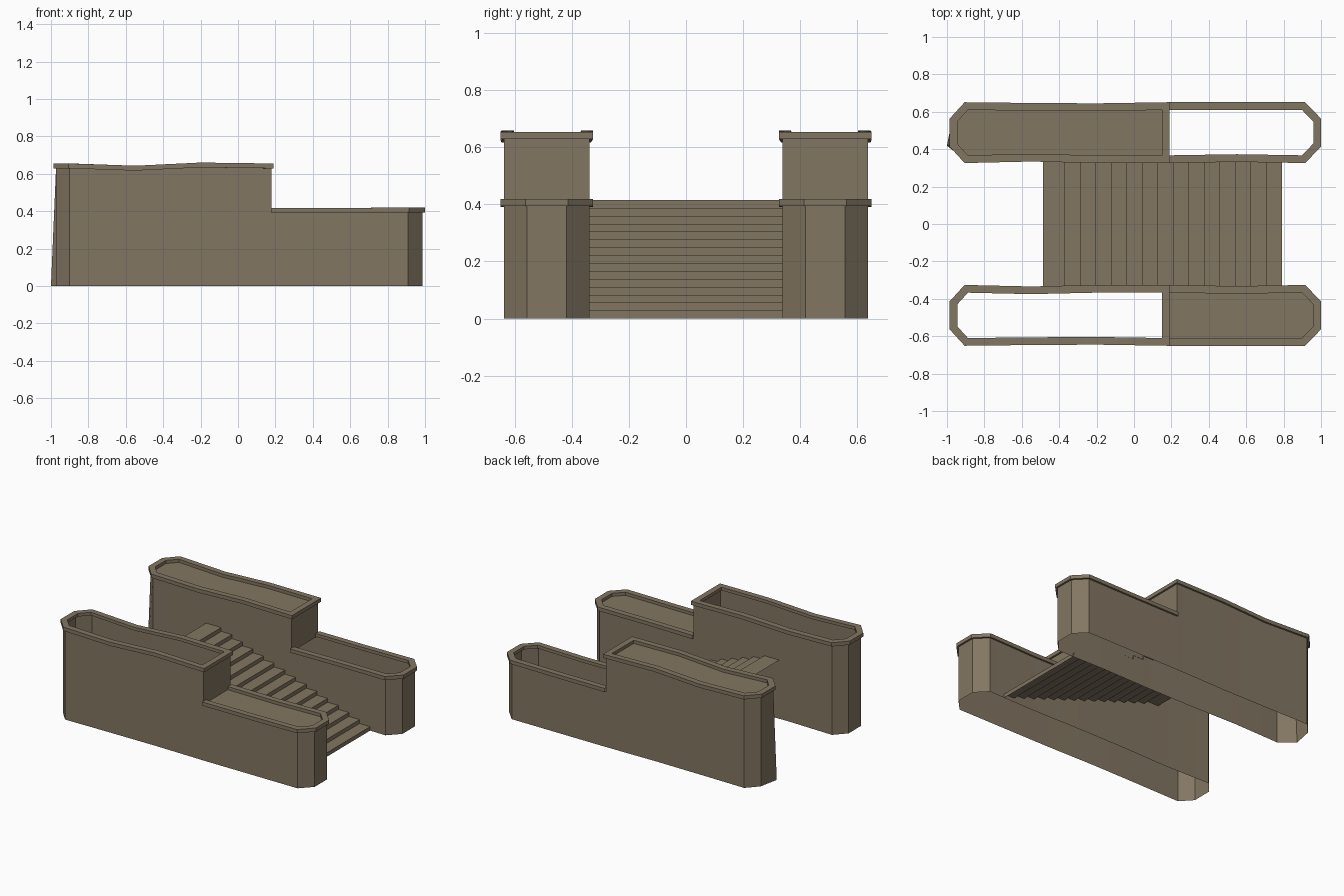
import bpy, bmesh
from mathutils import Vector

if "Cube" in bpy.data.objects:
    bpy.data.objects.remove(bpy.data.objects["Cube"])

stone = bpy.data.materials.new("weathered_stone")
stone.diffuse_color = (0.225, 0.182, 0.122, 1)
stone.use_nodes = True
stone.node_tree.nodes["Principled BSDF"].inputs["Base Color"].default_value = stone.diffuse_color


def finish(name, polys, flip=False):
    # make an object from loose polygons and weld them together
    bm = bmesh.new()
    for p in polys:
        f = bm.faces.new([bm.verts.new(c) for c in p])
        if flip:
            f.normal_flip()
    bmesh.ops.remove_doubles(bm, verts=bm.verts, dist=0.0005)
    me = bpy.data.meshes.new(name)
    bm.to_mesh(me)
    bm.free()
    me.materials.append(stone)
    ob = bpy.data.objects.new(name, me)
    bpy.context.collection.objects.link(ob)
    bpy.ops.object.select_all(action='DESELECT')
    ob.select_set(True)
    bpy.context.view_layer.objects.active = ob
    bpy.ops.object.shade_smooth_by_angle(angle=0.5)
    return ob


def offset(path, d, closed):
    # mitred outward offset of a counter-clockwise path
    out, n = [], len(path)
    for i, (x, y, z) in enumerate(path):
        normals = []
        for a, b in ((i - 1, i), (i, i + 1)):
            if closed or (a >= 0 and b < n):
                e = Vector(path[b % n][:2]) - Vector(path[a % n][:2])
                normals.append(Vector((e.y, -e.x)).normalized())
        m = sum(normals, Vector((0, 0))).normalized()
        k = d / m.dot(normals[0])
        out.append((x + m.x * k, y + m.y * k, z))
    return out


VI, VO, C, STEP = 0.339, 0.638, 0.08, 0.178
# outlines: x, distance from centre line, rim height
HIGH = [(STEP, VI, .655), (STEP, VO, .655), (-.2, VO - .006, .66), (-.55, VO - .004, .643),
        (-.9, VO, .655), (-.973, VO - C, .655), (-.973, VI + C, .655), (-.9, VI, .655),
        (-.55, VI + .008, .643), (-.2, VI, .66)]
LOW = [(STEP, VI, .417), (.55, VI + .006, .417), (.91, VI, .42), (.987, VI + C, .42),
       (.987, VO - C, .42), (.91, VO, .42), (.55, VO, .417), (STEP, VO, .417)]


def planter_section(name, path, closed, side, filled, flare=0):
    # wall, overhanging rim and inner lip swept along the outline
    steps = [(0, None), (0, -.026), (.013, -.026), (.013, 0), (-.028, 0), (-.028, -.022)]
    rings = []
    for d, dz in steps:
        ring = offset(path, d, closed)
        rings.append([(x, side * y, 0 if dz is None else z + dz) for x, y, z in ring])
    if flare:
        x, y, z = rings[0][6]
        rings[0][6] = (x - flare, y, z)
    polys, n = [], len(path)
    for i in range(n if closed else n - 1):
        k = (i + 1) % n
        for j in range(len(steps) - 1):
            a, b = rings[j][i], rings[j][k]
            if closed and i == 0 and j == 0:   # step wall starts at the low rim
                a, b = (*a[:2], .39), (*b[:2], .39)
            polys.append([a, b, rings[j + 1][k], rings[j + 1][i]])
    finish(name, polys, side < 0)
    if filled:
        finish(name + "_fill", [rings[-1]], side < 0)


# two stepped planters, each with one filled and one open section
planter_section("back_high_planter", HIGH, True, 1, True, .027)
planter_section("back_low_planter", LOW, False, 1, False)
planter_section("front_high_planter", HIGH, True, -1, False)
planter_section("front_low_planter", LOW, False, -1, True)

# staircase between the planters: risers and treads as a folded sheet
N, X0, X1, TOP, W = 15, .79, -.37, .415, .342
profile = []
for i in range(N):
    x = X0 + (X1 - X0) * i / (N - 1)
    profile += [(x, TOP * i / N), (x, TOP * (i + 1) / N)]
profile.append((-.487, TOP))
finish("stairs", [[(a[0], -W, a[1]), (a[0], W, a[1]), (b[0], W, b[1]), (b[0], -W, b[1])]
                  for a, b in zip(profile, profile[1:])])
